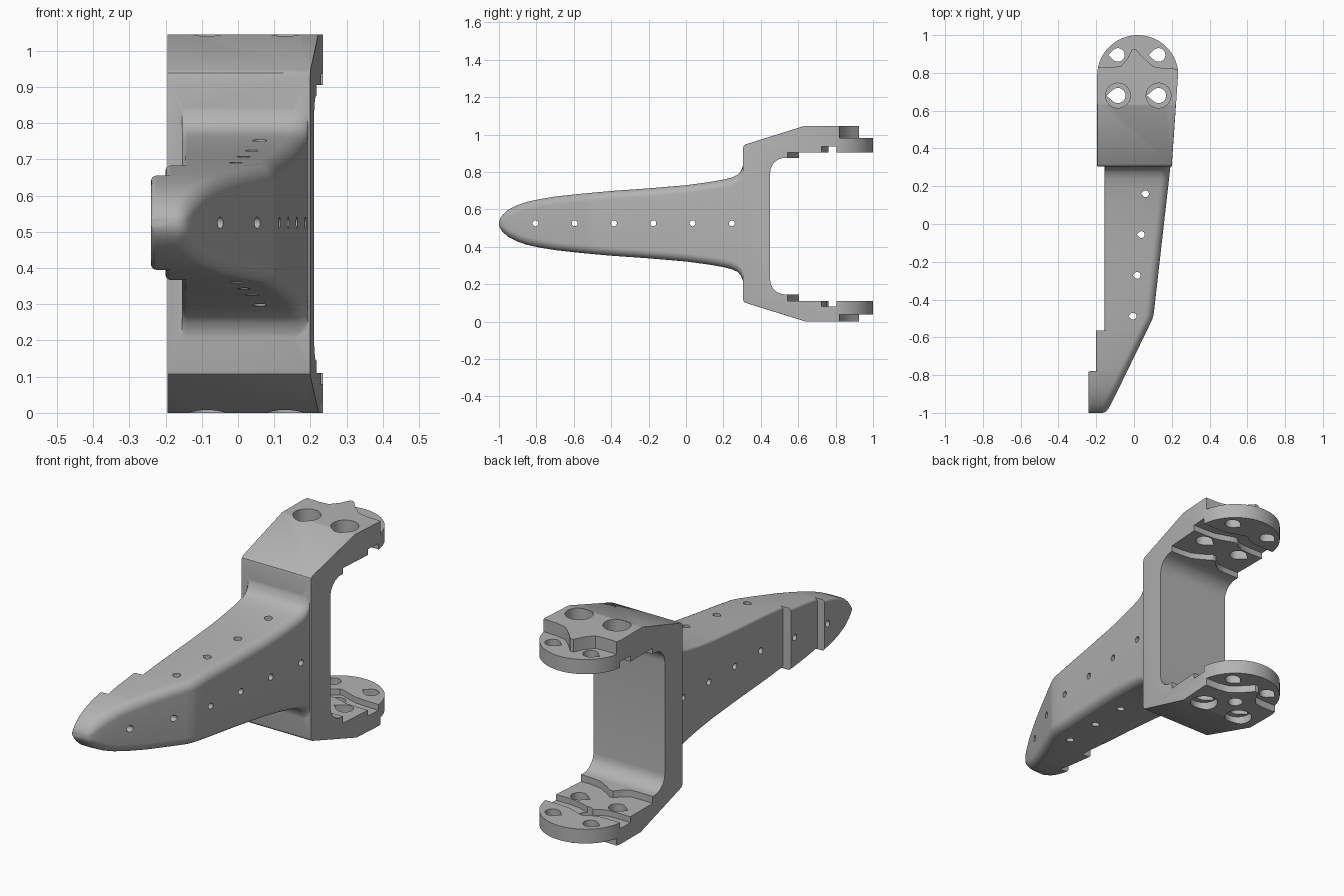
import bpy, bmesh, math
from mathutils import Vector

if "Cube" in bpy.data.objects:
    bpy.data.objects.remove(bpy.data.objects["Cube"], do_unlink=True)

MID = 0.525

grey = bpy.data.materials.new("plain grey")
grey.use_nodes = True
GREY = (0.45, 0.45, 0.45, 1)
grey.diffuse_color = GREY
grey.node_tree.nodes["Principled BSDF"].inputs["Base Color"].default_value = GREY


def finish(bm, name):
    bmesh.ops.recalc_face_normals(bm, faces=bm.faces)
    mesh = bpy.data.meshes.new(name)
    bm.to_mesh(mesh)
    bm.free()
    mesh.materials.append(grey)
    obj = bpy.data.objects.new(name, mesh)
    bpy.context.collection.objects.link(obj)
    return obj


def prism(name, outline, axis, lo, hi):
    """Extrude a 2D outline along x (outline is y,z) or z (outline is x,y)."""
    bm = bmesh.new()
    place = (lambda a, b: (lo, a, b)) if axis == "x" else (lambda a, b: (a, b, lo))
    face = bm.faces.new([bm.verts.new(place(*p)) for p in outline])
    step = Vector((hi - lo, 0, 0)) if axis == "x" else Vector((0, 0, hi - lo))
    new = bmesh.ops.extrude_face_region(bm, geom=[face])["geom"]
    bmesh.ops.translate(bm, vec=step, verts=[v for v in new if isinstance(v, bmesh.types.BMVert)])
    return finish(bm, name)


def arc(cx, cy, r, start, end, n=8):
    angles = [math.radians(start + (end - start) * i / n) for i in range(n + 1)]
    return [(cx + r * math.cos(a), cy + r * math.sin(a)) for a in angles]


def circle(cx, cy, r, n=24):
    return arc(cx, cy, r, 0, 360, n)[:-1]


def teardrop(cx, cy, r, tip):
    return arc(cx, cy, r, -130, 130, 20) + [(cx - tip, cy)]


def combine(target, other, operation):
    mod = target.modifiers.new("combine", "BOOLEAN")
    mod.operation, mod.object, mod.solver = operation, other, "EXACT"
    bpy.context.view_layer.objects.active = target
    bpy.ops.object.modifier_apply(modifier=mod.name)
    bpy.data.objects.remove(other, do_unlink=True)


def lerp_table(table, y):
    for (a, va), (b, vb) in zip(table, table[1:]):
        if y <= b:
            return va + (vb - va) * (y - a) / (b - a)
    return table[-1][1]


# Fork: side outline of the web and both jaws, trimmed by the plan outline
side = ([(0.305, 0.12), (0.308, 0.108), (0.318, 0.1), (0.64, 0), (1.05, 0), (1.05, 0.11),
         (0.615, 0.11), (0.615, 0.145)]
        + arc(0.53, 0.225, 0.08, 270, 180) + arc(0.53, 0.795, 0.08, 180, 90)
        + [(0.615, 0.875), (0.615, 0.905), (1.05, 0.905), (1.05, 1.045), (0.63, 1.045),
           (0.318, 0.947), (0.308, 0.938), (0.305, 0.925)])
fork = prism("mounting_bracket", side, "x", -0.4, 0.4)
plan = [(-0.195, 0.2), (0.19, 0.2), (0.2, 0.31)] + arc(0.02, 0.785, 0.215, 5, 180, 36)
combine(fork, prism("plan_cutter", plan, "z", -0.2, 1.3), "INTERSECT")

# Round the outer side edges of the web and jaws
bm = bmesh.new()
bm.from_mesh(fork.data)
edges = []
for e in bm.edges:
    mid = (e.verts[0].co + e.verts[1].co) / 2
    outer = mid.y < 0.32 or abs(mid.z - 0.5225) > 0.405
    if (outer and mid.y < 0.6 and abs(mid.x) > 0.17 and len(e.link_faces) == 2
            and e.calc_face_angle() > 1):
        edges.append(e)
bmesh.ops.bevel(bm, geom=edges, offset=0.016, segments=4, profile=0.5,
                affect="EDGES", clamp_overlap=True)
bm.to_mesh(fork.data)
bm.free()

# Wavy steps: outer plates end between the screws, inner ledges likewise
WAVE = [(-0.3, 0), (-0.12, -0.005), (-0.07, 0), (-0.035, 0.04), (-0.01, 0.09), (0.01, 0.09),
        (0.045, 0.05), (0.1, 0), (0.16, -0.012), (0.3, -0.015)]


def wave(base, scale):
    return [(x, base + d * scale) for x, d in WAVE]


rim = wave(0.835, 1) + [(0.3, 1.2), (-0.3, 1.2)]
ledge = wave(0.55, 0.6) + [(0.3, 0.7), (-0.3, 0.7)]
groove = wave(0.73, 0.35) + wave(0.81, 0.35)[::-1]
for outline, lo, hi in ((rim, 0.98, 1.2), (rim, -0.2, 0.037),
                        (ledge, 0.8, 0.905), (ledge, 0.11, 0.2),
                        (groove, 0.85, 0.935), (groove, 0.08, 0.16)):
    combine(fork, prism("step_cutter", outline, "z", lo, hi), "DIFFERENCE")

# Screw holes with countersunk pockets near the web
for x in (-0.085, 0.13):
    combine(fork, prism("hole_cutter", teardrop(x, 0.895, 0.036, 0.052), "z", -0.2, 1.3), "DIFFERENCE")
    combine(fork, prism("hole_cutter", teardrop(x, 0.68, 0.04, 0.062), "z", -0.2, 1.3), "DIFFERENCE")
    for lo, hi in ((0.98, 1.2), (-0.2, 0.04)):
        combine(fork, prism("pocket_cutter", circle(x, 0.68, 0.066), "z", lo, hi), "DIFFERENCE")
combine(fork, prism("centre_cutter", circle(0.02, 0.785, 0.035), "z", -0.2, 0.3), "DIFFERENCE")

# Arm: rounded sections lofted from the tip to the web
HEIGHT = [(-1, 0.012), (-0.993, 0.028), (-0.98, 0.046), (-0.95, 0.073), (-0.9, 0.098),
          (-0.85, 0.115), (-0.78, 0.13), (-0.7, 0.143), (-0.565, 0.158), (-0.4, 0.173),
          (-0.2, 0.187), (0, 0.204), (0.12, 0.22), (0.2, 0.234), (0.245, 0.245),
          (0.275, 0.259), (0.293, 0.279), (0.303, 0.304), (0.306, 0.32), (0.38, 0.32)]
RIGHT = [(-1, -0.165), (-0.993, -0.148), (-0.98, -0.137), (-0.95, -0.12), (-0.9, -0.095),
         (-0.54, 0.08), (-0.51, 0.095), (-0.48, 0.104), (0.305, 0.193), (0.38, 0.195)]


def left_side(y):
    return -0.24 if y <= -0.78 else -0.2 if y <= -0.565 else -0.155


def section(y):
    h, xl, xr = lerp_table(HEIGHT, y), left_side(y), lerp_table(RIGHT, y)
    rr, rl = min(0.045, h * 0.8, (xr - xl) * 0.4), min(0.015, h * 0.5)
    pts = (arc(xr - rr, MID + h - rr, rr, 0, 90) + arc(xl + rl, MID + h - rl, rl, 90, 180)
           + arc(xl + rl, MID - h + rl, rl, 180, 270) + arc(xr - rr, MID - h + rr, rr, 270, 360))
    return [(x, y, z) for x, z in pts]


stations = sorted({y for y, _ in HEIGHT} | {y for y, _ in RIGHT} | {-0.778, -0.563})
bm = bmesh.new()
rings = [[bm.verts.new(p) for p in section(y)] for y in stations]
for a, b in zip(rings, rings[1:]):
    for i in range(len(a)):
        j = (i + 1) % len(a)
        bm.faces.new((a[i], a[j], b[j], b[i]))
bm.faces.new(rings[0])
bm.faces.new(rings[-1])
arm = finish(bm, "arm")

# Small lacing holes across and down through the arm
for i in range(6):
    y = -0.805 + i * 0.21
    combine(arm, prism("side_hole_cutter", circle(y, MID, 0.016, 12), "x", -0.4, 0.4), "DIFFERENCE")
for i in range(4):
    x, y = -0.005 + i * 0.022, -0.488 + i * 0.216
    combine(arm, prism("top_hole_cutter", teardrop(x, y, 0.018, 0.024), "z", -0.2, 1.3), "DIFFERENCE")

combine(fork, arm, "UNION")

# Smooth shading with sharp edges kept
bpy.ops.object.select_all(action="DESELECT")
fork.select_set(True)
bpy.context.view_layer.objects.active = fork
bpy.ops.object.shade_smooth_by_angle(angle=math.radians(32))
